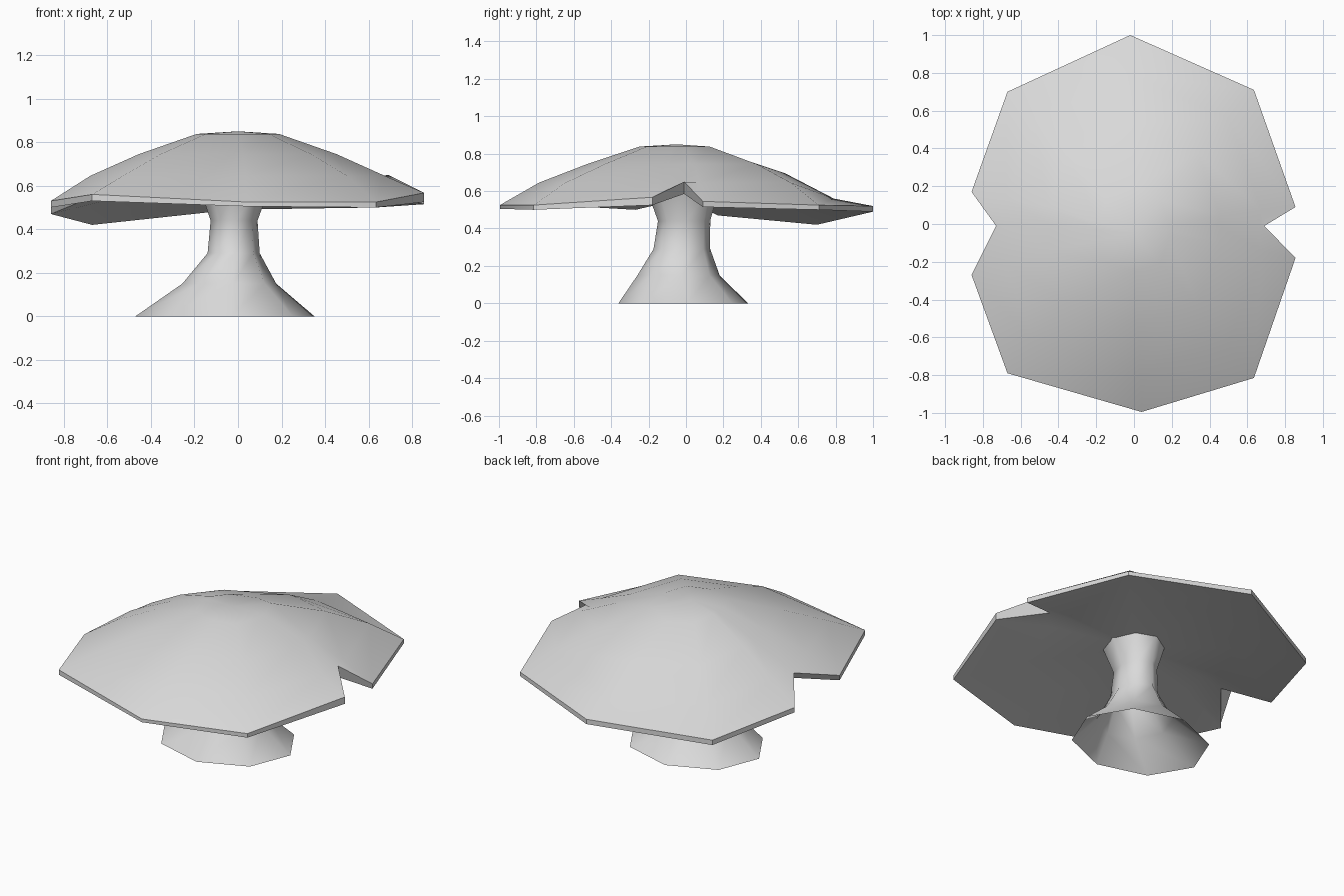
import bpy
import bmesh
from math import radians, sin, cos, tau

cube = bpy.data.objects.get("Cube")
if cube:
    bpy.data.objects.remove(cube, do_unlink=True)

grey = bpy.data.materials.new("pale_grey")
grey.use_nodes = True
grey.diffuse_color = (0.7, 0.7, 0.7, 1)
grey.node_tree.nodes["Principled BSDF"].inputs["Base Color"].default_value = (0.7, 0.7, 0.7, 1)


def bridge(bm, lower, upper):
    """Join two closed rings of equal length with quads."""
    n = len(lower)
    for i in range(n):
        j = (i + 1) % n
        bm.faces.new((lower[i], lower[j], upper[j], upper[i]))


def fan(bm, ring, tip):
    """Close a ring to a single point."""
    for a, b in zip(ring, ring[1:] + ring[:1]):
        bm.faces.new((a, b, tip))


def finish(bm, name, angle):
    mesh = bpy.data.meshes.new(name)
    bm.to_mesh(mesh)
    bm.free()
    obj = bpy.data.objects.new(name, mesh)
    bpy.context.collection.objects.link(obj)
    mesh.materials.append(grey)
    bpy.ops.object.select_all(action="DESELECT")
    obj.select_set(True)
    bpy.context.view_layer.objects.active = obj
    bpy.ops.object.shade_smooth_by_angle(angle=radians(angle))
    return obj


# Cap rim, counter-clockwise from the left notch: x, y, top z, bottom z
rim = [
    (0.69, -0.01, 0.65, 0.585), (0.855, 0.09, 0.545, 0.515),
    (0.635, 0.71, 0.525, 0.50), (-0.02, 1.0, 0.52, 0.49),
    (-0.67, 0.70, 0.45, 0.42), (-0.86, 0.17, 0.50, 0.47),
    (-0.73, -0.01, 0.61, 0.56), (-0.86, -0.27, 0.53, 0.50),
    (-0.67, -0.79, 0.56, 0.53), (0.04, -0.995, 0.525, 0.505),
    (0.635, -0.815, 0.525, 0.50), (0.855, -0.18, 0.567, 0.525),
]
NOTCHES = (0, 6)

# Dome rings: scale, height, y shift, and dents on the sunken back spokes
rings = [
    (0.79, 0.645, 0, {3: 0.085, 4: 0.07, 5: 0.025}),
    (0.53, 0.745, 0, {3: 0.05, 4: 0.05}),
    (0.22, 0.838, -0.03, {3: 0.03, 4: 0.02}),
]

# Cap: thin rim wall whose notches lean inwards, then the dome
bm = bmesh.new()
bottom = []
for i, (x, y, _, low) in enumerate(rim):
    lean = 0.88 if i in NOTCHES else 1
    bottom.append(bm.verts.new((x * lean, y, low)))
ring = [bm.verts.new((x, y, top)) for x, y, top, _ in rim]
bridge(bm, bottom, ring)
for scale, z, shift, dents in rings:
    inner = []
    for i, (x, y, _, _) in enumerate(rim):
        if i in NOTCHES:
            x = 0.84 if x > 0 else -0.84
        inner.append(bm.verts.new((x * scale, y * scale + shift, z - dents.get(i, 0))))
    bridge(bm, ring, inner)
    ring = inner
fan(bm, ring, bm.verts.new((0, -0.05, 0.85)))

# Underside: shallow hollow rising to the stem
hollow = []
for i, (x, y, _, low) in enumerate(rim):
    scale = 0.7 if i in NOTCHES else 0.6
    hollow.append(bm.verts.new((x * scale, y * scale, low + (0.6 - low) * 0.65)))
bridge(bm, hollow, bottom)
fan(bm, hollow[::-1], bm.verts.new((-0.02, -0.02, 0.6)))
finish(bm, "mushroom_cap", 40)

# Stem: eight-sided flared tube, open at the foot
# Each ring: z, centre x, centre y, half width, half depth
profile = [
    (0, -0.06, -0.015, 0.412, 0.347),
    (0.15, -0.04, -0.04, 0.216, 0.22),
    (0.29, -0.02, -0.022, 0.12, 0.152),
    (0.44, -0.018, -0.01, 0.108, 0.14),
    (0.6, -0.015, -0.018, 0.165, 0.19),
]
TWIST = radians(4)
bm = bmesh.new()
previous = None
for z, cx, cy, rx, ry in profile:
    angles = [tau * k / 8 + TWIST for k in range(8)]
    ring = [bm.verts.new((cx + rx * cos(a), cy + ry * sin(a), z)) for a in angles]
    if previous:
        bridge(bm, previous, ring)
    previous = ring
finish(bm, "mushroom_stem", 60)
